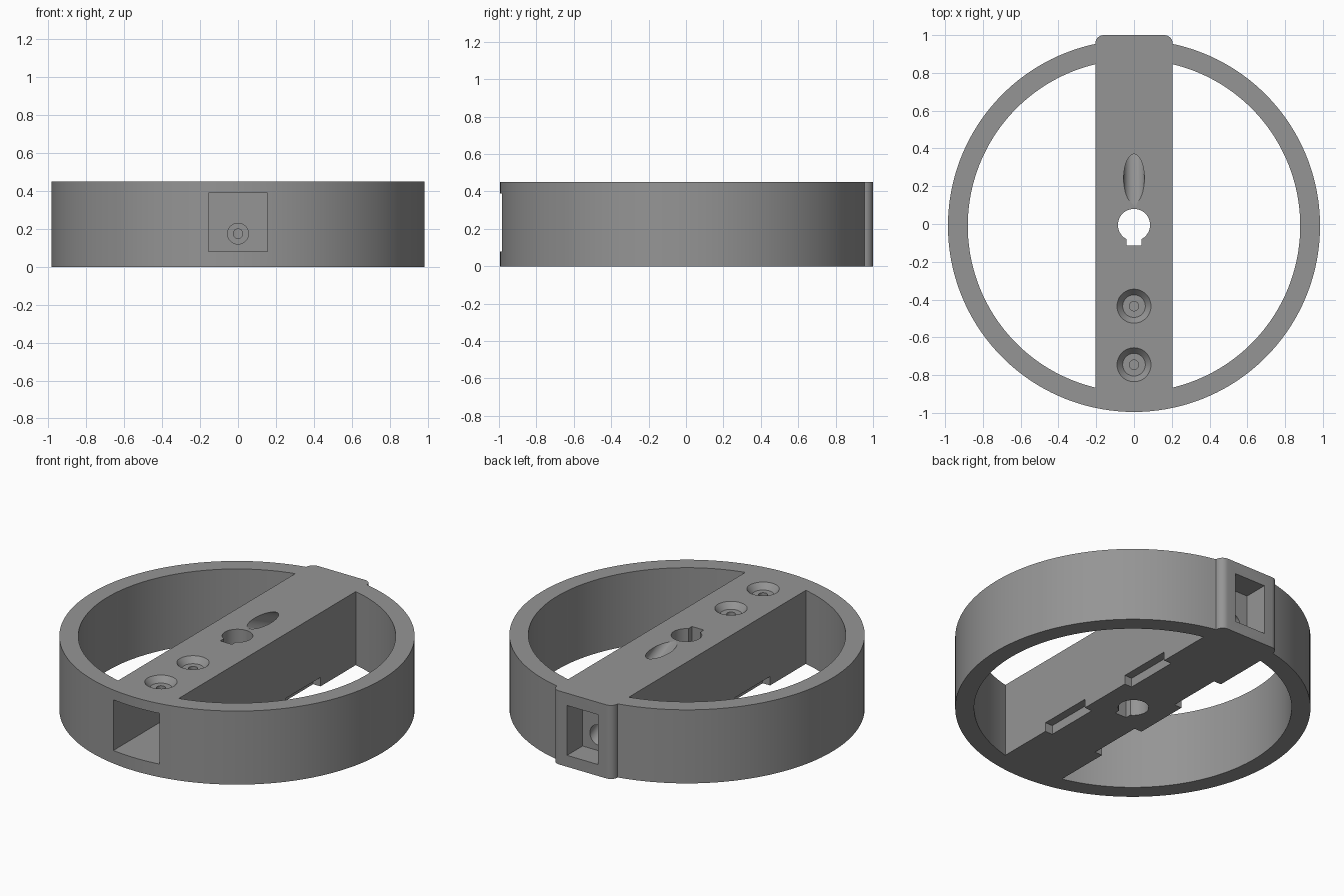
import bpy, bmesh, math
from mathutils import Vector

if "Cube" in bpy.data.objects:
    bpy.data.objects.remove(bpy.data.objects["Cube"])

H = 0.45            # height of the wheel
CY = -0.01          # ring centre in y
R_OUT, R_IN = 0.985, 0.88
BAR = 0.205         # half width of the cross bar

grey = bpy.data.materials.new("grey plastic")
grey.diffuse_color = (0.3, 0.3, 0.3, 1)
grey.use_nodes = True
grey.node_tree.nodes["Principled BSDF"].inputs["Base Color"].default_value = grey.diffuse_color


def prism(name, pts, z0, z1):
    """Extrude a counter-clockwise outline from z0 to z1."""
    bm = bmesh.new()
    lo = [bm.verts.new((x, y, z0)) for x, y in pts]
    hi = [bm.verts.new((x, y, z1)) for x, y in pts]
    bm.faces.new(lo[::-1])
    bm.faces.new(hi)
    n = len(pts)
    for i in range(n):
        j = (i + 1) % n
        bm.faces.new((lo[i], lo[j], hi[j], hi[i]))
    me = bpy.data.meshes.new(name)
    bm.to_mesh(me)
    bm.free()
    ob = bpy.data.objects.new(name, me)
    bpy.context.collection.objects.link(ob)
    me.materials.append(grey)
    return ob


def arc(cx, cy, r, a0, a1, n):
    return [(cx + r * math.cos(a0 + (a1 - a0) * i / n),
             cy + r * math.sin(a0 + (a1 - a0) * i / n)) for i in range(n + 1)]


def box(x0, x1, y0, y1, z0, z1):
    return prism("cutter", [(x0, y0), (x1, y0), (x1, y1), (x0, y1)], z0, z1)


def rod(p, q, r1, r2=None):
    """Cylinder or cone from p (radius r1) to q (radius r2)."""
    p, q = Vector(p), Vector(q)
    bpy.ops.mesh.primitive_cone_add(
        vertices=48, radius1=r1, radius2=r1 if r2 is None else r2,
        depth=(q - p).length, location=(p + q) / 2,
        rotation=(q - p).to_track_quat('Z', 'Y').to_euler())
    ob = bpy.context.object
    ob.data.materials.append(grey)
    return ob


def cut(body, tool):
    mod = body.modifiers.new("cut", 'BOOLEAN')
    mod.operation, mod.solver, mod.object = 'DIFFERENCE', 'EXACT', tool
    bpy.context.view_layer.objects.active = body
    bpy.ops.object.modifier_apply(modifier=mod.name)
    bpy.data.objects.remove(tool)


# Round body with a squared, rounded block at the back
half = math.asin(BAR / R_OUT)
outline = arc(0, CY, R_OUT, math.pi / 2 + half, 2.5 * math.pi - half, 140)
c = 0.045
outline += arc(BAR - c, 1 - c, c, 0, math.pi / 2, 8)
outline += arc(c - BAR, 1 - c, c, math.pi / 2, math.pi, 8)
wheel = prism("wheel_body", outline, 0, H)

# Two D-shaped openings beside the bar
open_a = math.acos(BAR / R_IN)
for turn in (0, math.pi):
    cut(wheel, prism("cutter", arc(0, CY, R_IN, turn - open_a, turn + open_a, 72), -0.1, H + 0.1))

# Central bore and keyway
cut(wheel, rod((0, -0.005, -0.1), (0, -0.005, H + 0.1), 0.085))
cut(wheel, box(-0.04, 0.04, -0.115, 0, -0.1, H + 0.1))

# Deep front pocket with a stepped hole leading to the bore
cut(wheel, box(-0.155, 0.155, -1.1, -0.33, 0.08, 0.39))
cut(wheel, rod((0, -0.36, 0.175), (0, -0.28, 0.175), 0.055))
cut(wheel, rod((0, -0.30, 0.175), (0, -0.04, 0.175), 0.025))

# Countersunk screw holes above the front pocket
for y in (-0.435, -0.745):
    cut(wheel, rod((0, y, H - 0.035), (0, y, H + 0.005), 0.06, 0.0943))
    cut(wheel, rod((0, y, 0.35), (0, y, H), 0.025))

# Back pocket and the slanted tunnel up to the top of the bar
cut(wheel, box(-0.105, 0.105, 0.85, 1.1, 0.07, 0.375))
cut(wheel, rod((0, 0.90, 0.142), (0, -0.12, 0.618), 0.055))

# Shallow notches along both lower edges of the bar
for s in (-1, 1):
    for y in (-0.35, 0.335):
        x0, x1 = sorted((s * (BAR - 0.05), s * (BAR + 0.05)))
        cut(wheel, box(x0, x1, y - 0.17, y + 0.17, -0.05, 0.055))

bpy.ops.object.select_all(action='DESELECT')
wheel.select_set(True)
bpy.context.view_layer.objects.active = wheel
bpy.ops.object.shade_smooth_by_angle(angle=math.radians(30))
